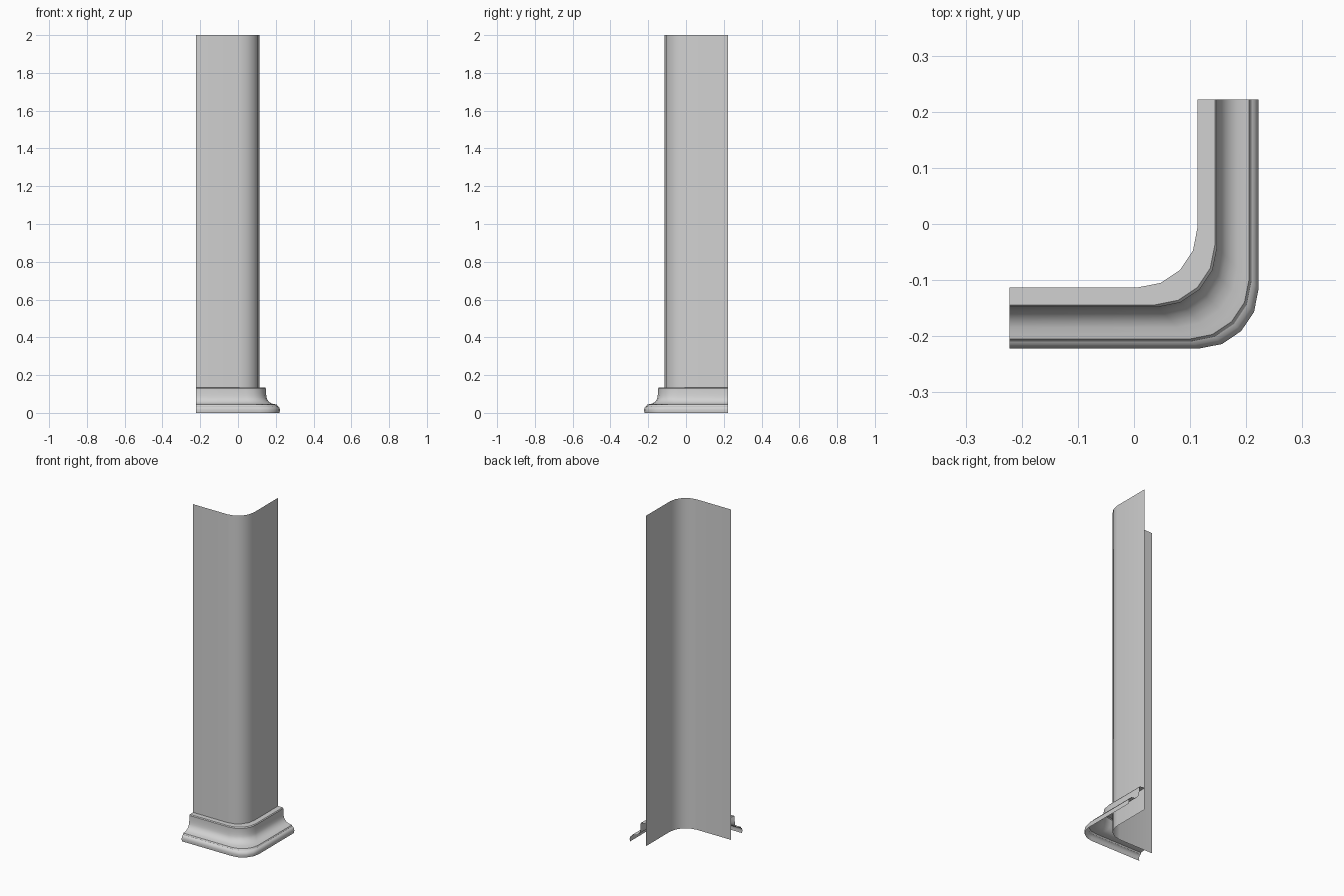
import bpy, bmesh
from math import sin, cos, pi, radians

if "Cube" in bpy.data.objects:
    bpy.data.objects.remove(bpy.data.objects["Cube"])

END = 0.222      # where both wings stop
RADIUS = 0.106   # corner bend
CENTRE = 0.007   # bend centre offset
STEPS = 4

grey = bpy.data.materials.new("light grey")
grey.use_nodes = True
colour = (0.64, 0.64, 0.64, 1)
grey.diffuse_color = colour
grey.node_tree.nodes["Principled BSDF"].inputs["Base Color"].default_value = colour


def corner_path(d):
    """L-shaped plan with a rounded corner, moved diagonally outwards by d."""
    pts = [(-END, -CENTRE - RADIUS - d)]
    for i in range(STEPS + 1):
        a = pi / 2 * i / STEPS
        pts.append((CENTRE + d + RADIUS * sin(a), -CENTRE - d - RADIUS * cos(a)))
    pts.append((CENTRE + RADIUS + d, END))
    return pts


def sweep(name, profile):
    """Sheet that carries a profile of (outward offset, height) round the corner."""
    bm = bmesh.new()
    rows = [[bm.verts.new((x, y, z)) for x, y in corner_path(d)] for d, z in profile]
    for upper, lower in zip(rows, rows[1:]):
        for i in range(len(upper) - 1):
            bm.faces.new((upper[i], lower[i], lower[i + 1], upper[i + 1]))
    mesh = bpy.data.meshes.new(name)
    bm.to_mesh(mesh)
    bm.free()
    mesh.materials.append(grey)
    obj = bpy.data.objects.new(name, mesh)
    bpy.context.collection.objects.link(obj)
    bpy.ops.object.select_all(action="DESELECT")
    obj.select_set(True)
    bpy.context.view_layer.objects.active = obj
    bpy.ops.object.shade_smooth_by_angle(angle=radians(35))
    return obj


# Tall thin wall sheet
sweep("wall", [(0, 2), (0, 0)])

# Skirting: flat top, small lip, hollow cove, stepped rounded foot, open below
cove = []
for i in range(7):
    a = pi / 2 * i / 6
    cove.append((0.083 - 0.046 * cos(a), 0.092 - 0.046 * sin(a)))
skirting = [(0, 0.134), (0.031, 0.134), (0.035, 0.129), (0.035, 0.105)]
skirting += cove
skirting += [(0.092, 0.044), (0.096, 0.036), (0.102, 0.033),
             (0.107, 0.025), (0.109, 0.016), (0.107, 0)]
sweep("skirting_board", skirting)
